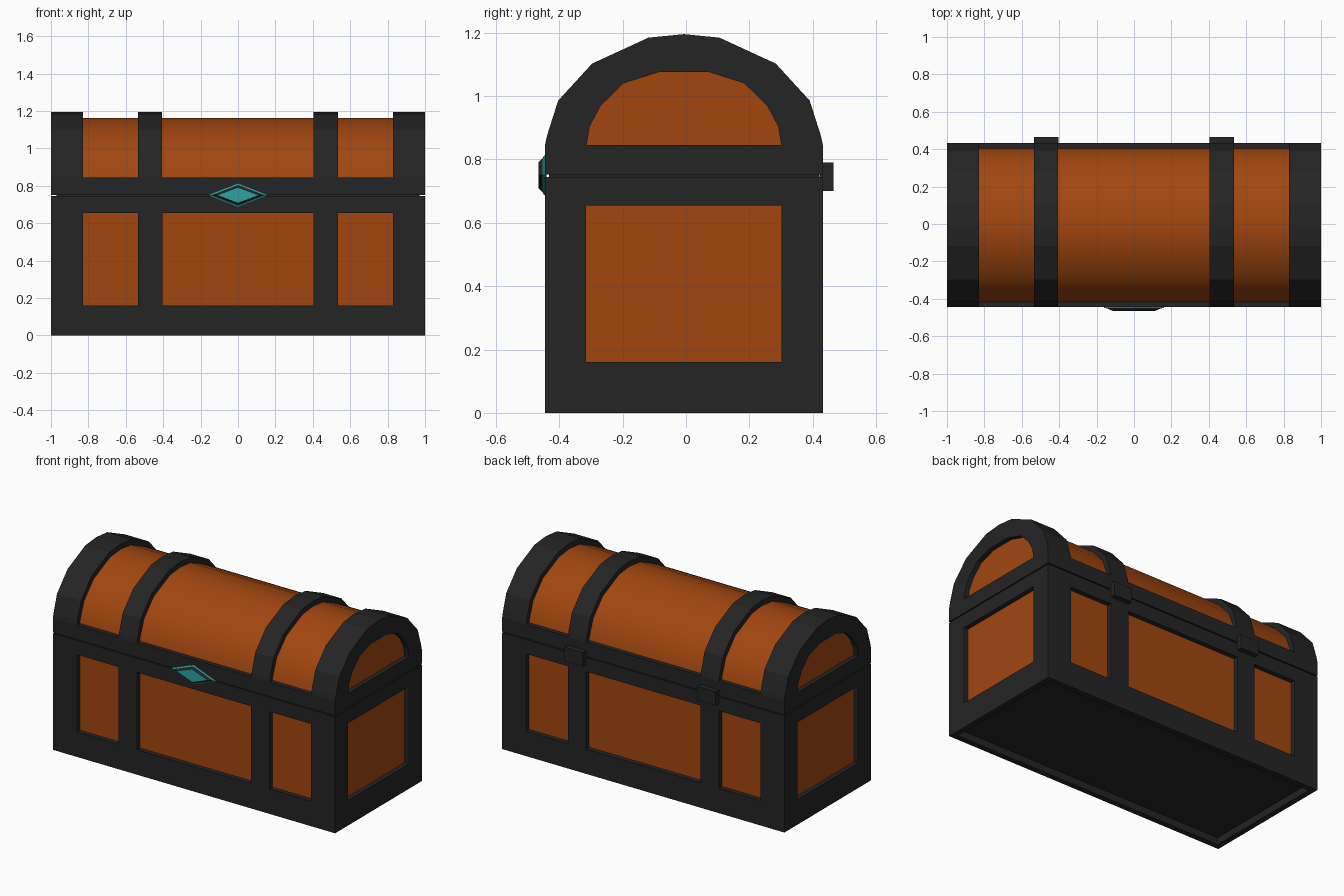
import bpy
import bmesh
import math

default = bpy.data.objects.get("Cube")
if default:
    bpy.data.objects.remove(default, do_unlink=True)


def make_material(name, rgb):
    mat = bpy.data.materials.new(name)
    mat.use_nodes = True
    mat.diffuse_color = (*rgb, 1)
    mat.node_tree.nodes["Principled BSDF"].inputs["Base Color"].default_value = (*rgb, 1)
    return mat


IRON = make_material("dark iron", (0.018, 0.018, 0.018))
WOOD = make_material("orange wood", (0.36, 0.062, 0.005))
GEM = make_material("teal gem", (0.028, 0.36, 0.36))

MID_Y = -0.0065                     # centre of the chest body
HALF_Y = 0.4385                     # half depth of the body
FRONT, BACK = MID_Y - HALF_Y, MID_Y + HALF_Y
SEAM, RIM_TOP = 0.752, 0.845
RAIL_LOW, RAIL_HIGH, BASE_TOP = 0.16, 0.655, 0.745
INSET = 0.03


def finish(bm, name, *mats):
    bmesh.ops.recalc_face_normals(bm, faces=bm.faces)
    mesh = bpy.data.meshes.new(name)
    bm.to_mesh(mesh)
    bm.free()
    for mat in mats:
        mesh.materials.append(mat)
    obj = bpy.data.objects.new(name, mesh)
    bpy.context.collection.objects.link(obj)
    return obj


def box_bm(x, y, z):
    bm = bmesh.new()
    bmesh.ops.create_cube(bm, size=1)
    for v in bm.verts:
        v.co = [r[0] + (c + 0.5) * (r[1] - r[0]) for c, r in zip(v.co, (x, y, z))]
    return bm


def box(name, x, y, z, mat=IRON):
    return finish(box_bm(x, y, z), name, mat)


def arch(half):
    """Mirror a half profile (side to crown) into a full arch."""
    left = [(MID_Y - y, z) for y, z in half]
    right = [(MID_Y + y, z) for y, z in reversed(half[:-1])]
    return left + right


def prism(name, profile, x0, x1, mat):
    bm = bmesh.new()
    face = bm.faces.new([bm.verts.new((x0, y, z)) for y, z in profile])
    ext = bmesh.ops.extrude_face_region(bm, geom=[face], use_keep_orig=True)
    moved = [g for g in ext["geom"] if isinstance(g, bmesh.types.BMVert)]
    bmesh.ops.translate(bm, verts=moved, vec=(x1 - x0, 0, 0))
    return finish(bm, name, mat)


def arch_ring(name, outer, inner, x0, x1, mat):
    bm = bmesh.new()
    loops = [[bm.verts.new((x, y, z)) for y, z in prof]
             for prof, x in ((outer, x0), (outer, x1), (inner, x1), (inner, x0))]
    for a, b in zip(loops, loops[1:] + loops[:1]):
        for i in range(len(outer) - 1):
            bm.faces.new((a[i], a[i + 1], b[i + 1], b[i]))
    for end in (0, -1):
        bm.faces.new([loop[end] for loop in loops])
    return finish(bm, name, mat)


# Base: recessed wooden core inside an iron frame
box("base_panels", (-1 + INSET, 1 - INSET), (FRONT + INSET, BACK - INSET),
    (RAIL_LOW - 0.01, RAIL_HIGH + 0.01), WOOD)
box("base_top_rail", (-1, 1), (FRONT, BACK), (RAIL_HIGH, BASE_TOP))

# Bottom rail with a shallow recess underneath
bm = box_bm((-1, 1), (FRONT, BACK), (0, RAIL_LOW))
bm.normal_update()
floor = min(bm.faces, key=lambda f: f.calc_center_median().z)
bmesh.ops.inset_region(bm, faces=[floor], thickness=0.05)
ext = bmesh.ops.extrude_face_region(bm, geom=[floor])
bmesh.ops.translate(bm, vec=(0, 0, 0.045),
                    verts=[g for g in ext["geom"] if isinstance(g, bmesh.types.BMVert)])
if floor.is_valid:
    bmesh.ops.delete(bm, geom=[floor], context="FACES_ONLY")
finish(bm, "base_bottom_rail", IRON)

# Dark strip inside the gap between base and lid
box("seam_core", (-0.97, 0.97), (FRONT + 0.012, BACK - 0.012), (BASE_TOP - 0.01, SEAM + 0.01))

# Lid: rim, smooth wooden barrel
box("lid_rim", (-1, 1), (FRONT, BACK), (SEAM, RIM_TOP))
barrel = arch([(0.41, RIM_TOP), (0.402, 0.875), (0.367, 0.97),
               (0.27, 1.075), (0.106, 1.15), (0, 1.162)])
lid = prism("lid_barrel", barrel, -1 + INSET, 1 - INSET, WOOD)
bpy.context.view_layer.objects.active = lid
lid.select_set(True)
bpy.ops.object.shade_smooth_by_angle(angle=math.radians(40))
lid.select_set(False)

band = arch([(HALF_Y, RIM_TOP), (0.432, 0.875), (0.397, 0.985),
             (0.29, 1.102), (0.112, 1.184), (0, 1.195)])
opening = arch([(0.307, RIM_TOP), (0.297, 0.905), (0.262, 0.97),
                (0.19, 1.04), (0.08, 1.075), (0, 1.075)])

# Posts, lid bands and hinges on both sides
for side, s in (("left", 1), ("right", -1)):
    outer_x = sorted((s * 0.83, s))
    mid_x = sorted((s * 0.405, s * 0.535))
    span_z = (RAIL_LOW, RAIL_HIGH)
    box(f"front_corner_post_{side}", outer_x, (FRONT, -0.315), span_z)
    box(f"back_corner_post_{side}", outer_x, (0.302, BACK), span_z)
    box(f"middle_post_{side}", mid_x, (FRONT, BACK), span_z)
    prism(f"lid_band_{side}", band, *mid_x, IRON)
    arch_ring(f"lid_end_band_{side}", band, opening, *outer_x, IRON)
    box(f"hinge_{side}", mid_x, (BACK - 0.01, 0.465), (0.70, 0.79))

# Diamond clasp: teal edge, dark bevel, teal face
bm = bmesh.new()
rings = []
for w, h, y in ((0.16, 0.062, FRONT + 0.005), (0.16, 0.062, FRONT - 0.003),
                (0.142, 0.055, -0.452), (0.112, 0.042, -0.465)):
    rings.append([bm.verts.new((x, y, 0.75 + z))
                  for x, z in ((w, 0), (0, h), (-w, 0), (0, -h))])
for level, (a, b) in enumerate(zip(rings, rings[1:])):
    for i in range(4):
        j = (i + 1) % 4
        bm.faces.new((a[i], a[j], b[j], b[i])).material_index = int(level == 2)
bm.faces.new(rings[-1])
bm.faces.new(rings[0])
finish(bm, "diamond_clasp", GEM, IRON)
